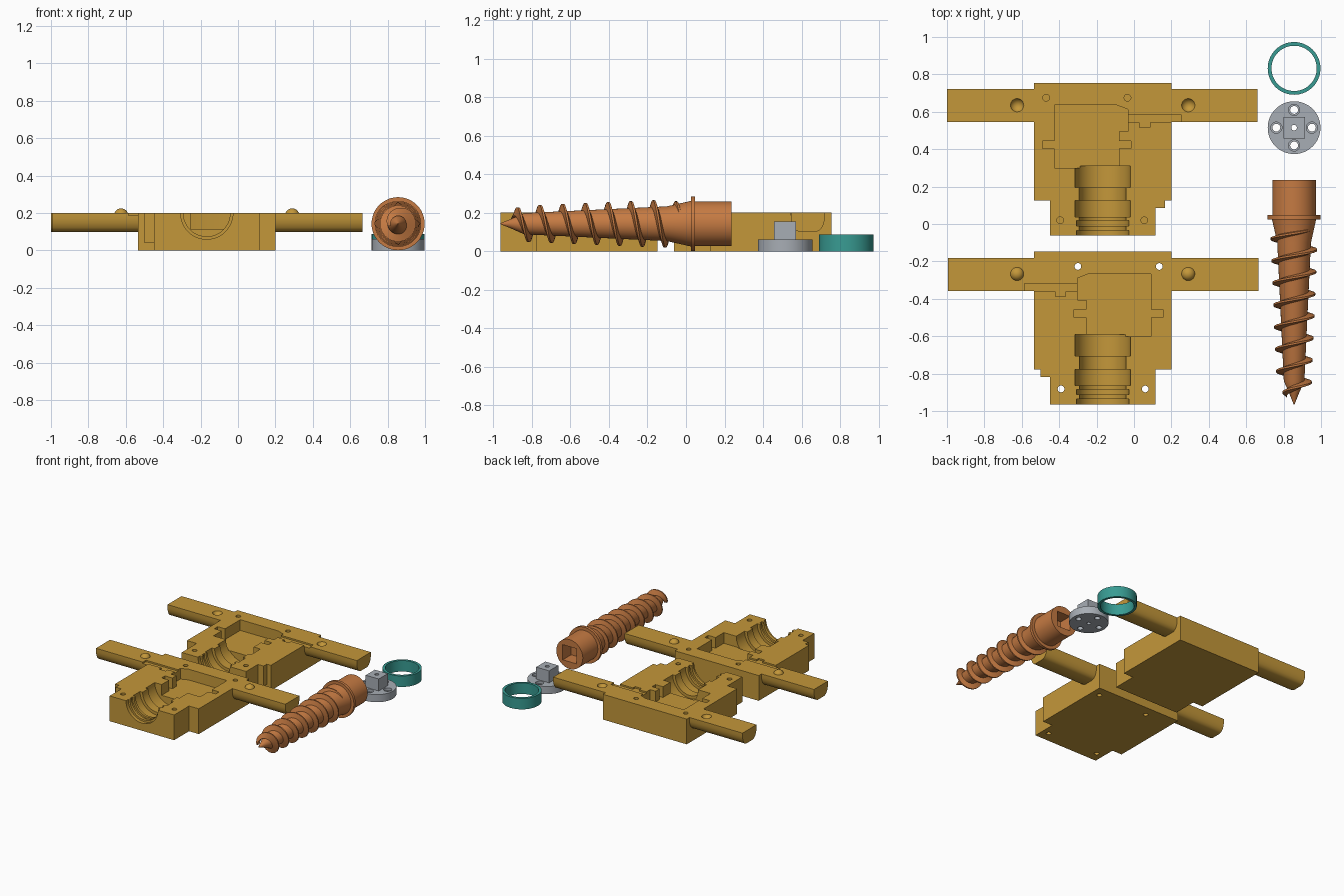
import bpy, bmesh, math
from mathutils import Matrix, Vector

if "Cube" in bpy.data.objects:
    bpy.data.objects.remove(bpy.data.objects["Cube"])


def material(name, rgb):
    m = bpy.data.materials.new(name)
    m.diffuse_color = (*rgb, 1)
    m.use_nodes = True
    m.node_tree.nodes["Principled BSDF"].inputs["Base Color"].default_value = m.diffuse_color
    return m


GOLD = material("gold", (0.55, 0.31, 0.042))
COPPER = material("copper", (0.56, 0.195, 0.055))
GREY = material("grey", (0.39, 0.42, 0.46))
TEAL = material("teal", (0.04, 0.33, 0.29))


def finish(bm, name, mat=GOLD):
    bmesh.ops.recalc_face_normals(bm, faces=bm.faces)
    me = bpy.data.meshes.new(name)
    bm.to_mesh(me)
    bm.free()
    me.materials.append(mat)
    ob = bpy.data.objects.new(name, me)
    bpy.context.collection.objects.link(ob)
    return ob


def smooth(ob, angle=32):
    ob.data.shade_smooth()
    ob.data.set_sharp_from_angle(angle=math.radians(angle))


def prism(pts, lo, hi, axis="z", name="cutter", mat=GOLD):
    """Extrude a 2D outline along z (points x,y) or along x (points y,z)."""
    bm = bmesh.new()
    put = (lambda p, h: (p[0], p[1], h)) if axis == "z" else (lambda p, h: (h, p[0], p[1]))
    a = [bm.verts.new(put(p, lo)) for p in pts]
    b = [bm.verts.new(put(p, hi)) for p in pts]
    bm.faces.new(a)
    bm.faces.new(b[::-1])
    for i in range(len(pts)):
        j = (i + 1) % len(pts)
        bm.faces.new((a[i], a[j], b[j], b[i]))
    return finish(bm, name, mat)


def box(x0, x1, y0, y1, z0, z1):
    return prism([(x0, y0), (x1, y0), (x1, y1), (x0, y1)], z0, z1)


def disc(x, y, r, z0, z1, name="cutter", mat=GOLD, n=24):
    t = [2 * math.pi * i / n for i in range(n)]
    return prism([(x + r * math.cos(a), y + r * math.sin(a)) for a in t], z0, z1, "z", name, mat)


def ball(x, y, z, r):
    bm = bmesh.new()
    bmesh.ops.create_uvsphere(bm, u_segments=24, v_segments=13, radius=r,
                              matrix=Matrix.Translation((x, y, z)))
    return finish(bm, "cutter")


def lathe_y(profile, cx, cz, name="cutter", mat=GOLD, n=48):
    """Turn (y, radius) points around an axis parallel to y."""
    bm = bmesh.new()
    rings = [[bm.verts.new((cx + r * math.cos(2 * math.pi * i / n), y,
                            cz + r * math.sin(2 * math.pi * i / n))) for i in range(n)]
             for y, r in profile]
    for p, q in zip(rings, rings[1:]):
        for i in range(n):
            bm.faces.new((p[i], p[(i + 1) % n], q[(i + 1) % n], q[i]))
    bm.faces.new(rings[0])
    bm.faces.new(rings[-1][::-1])
    return finish(bm, name, mat)


def boolean(ob, other, op="DIFFERENCE"):
    mod = ob.modifiers.new("cut", "BOOLEAN")
    mod.operation, mod.object, mod.solver = op, other, "EXACT"
    bpy.context.view_layer.update()
    me = bpy.data.meshes.new_from_object(ob.evaluated_get(bpy.context.evaluated_depsgraph_get()))
    ob.modifiers.clear()
    ob.data = me
    bpy.data.objects.remove(other)


def mould_half(name, male, hole_bottom):
    # stepped block
    ob = prism([(-.535, .755), (.2, .755), (.2, .125), (.115, .125), (.115, -.062),
                (-.45, -.062), (-.45, .125), (-.535, .125)], 0, .2, name=name)
    boolean(ob, box(.1, .165, .085, .15, .04, .2), "UNION")
    # handle bar with rounded underside
    side = [(.088, .2), (.088, .17), (.083, .145), (.073, .122), (.06, .108), (.042, .1)]
    bar = [(.633 + a, z) for a, z in side] + [(.633 - a, z) for a, z in side[::-1]]
    boolean(ob, prism(bar, -1, .66, "x"), "UNION")
    # motor pocket with mounting-ear slots
    boolean(ob, prism([(-.425, .635), (-.09, .635), (-.032, .612), (-.032, .495), (-.08, .495),
                       (-.08, .445), (-.015, .445), (-.015, .403), (-.08, .403), (-.08, .3),
                       (-.425, .3), (-.425, .403), (-.49, .403), (-.49, .445), (-.425, .445)],
                      .115, .3))
    # cable channel and its small catch
    boolean(ob, box(-.04, .25, .542, .585, .188, .3))
    boolean(ob, box(.03, .085, .515, .55, .188, .3))
    # stepped shaft channel
    steps = [(.31, .195, .148), (.195, .125, .125), (.125, .038, .148), (.038, .018, .125),
             (.018, -.01, .14), (-.01, -.034, .125), (-.034, -.1, .14)]
    boolean(ob, lathe_y([(y, r) for a, b, r in steps for y in (a, b)], -.168, .2))
    # bolt holes
    for x, y in ((-.47, .675), (-.035, .675), (-.395, .02), (.055, .02)):
        boolean(ob, disc(x, y, .018, hole_bottom, .3))
    # locating domes or matching dimples
    for x in (-.625, .29):
        boolean(ob, ball(x, .635, .187, .038) if male else ball(x, .635, .213, .038),
                "UNION" if male else "DIFFERENCE")
    return ob


# mould halves: the front one is the mirror image of the rear one
rear = mould_half("rear_mould_half", False, .05)
front = mould_half("front_mould_half", True, -.1)
front.data.transform(Matrix.Translation((-.335, -.902, 0)) @ Matrix.Scale(-1, 4, (1, 0, 0)))
front.data.flip_normals()
for half in (rear, front):
    smooth(half)

# screw core: head, collar, tapered shank and point, with a square socket
CX, CZ = .856, .143
core = lathe_y([(.235, .116), (.047, .116), (.047, .142), (.025, .142), (.025, .118), (-.1, .09),
                (-.84, .055), (-.91, .024), (-.965, .002)], CX, CZ, "screw_core", COPPER)
boolean(core, box(CX - .06, CX + .06, .13, .3, CZ - .06, CZ + .06))
smooth(core)

# screw thread: tapered section swept along a helix
PITCH, Y0, Y1 = .118, -.02, -.91
bm = bmesh.new()
n = int((Y0 - Y1) / PITCH * 36)
rings = []
for i in range(n + 1):
    y = Y0 + (Y1 - Y0) * i / n
    t = math.pi / 2 - 2 * math.pi * (y + .05) / PITCH
    root = .04 + .045 * (y + .91) / .89
    tip = .092 + .036 * (y + .91) / .89
    fade = min(1, i / 14, (n - i) / 14)
    tip = root + (tip - root) * (.3 + .7 * fade)
    rings.append([bm.verts.new((CX + r * math.cos(t), y + d, CZ + r * math.sin(t)))
                  for r, d in ((root, -.017), (tip, -.005), (tip, .005), (root, .017))])
for p, q in zip(rings, rings[1:]):
    for k in range(4):
        bm.faces.new((p[k], p[(k + 1) % 4], q[(k + 1) % 4], q[k]))
bm.faces.new(rings[0])
bm.faces.new(rings[-1][::-1])
smooth(finish(bm, "screw_thread", COPPER))

# drive coupling: flange, square post and bolt holes
PY = .515
coupling = disc(CX, PY, .141, 0, .06, "drive_coupling", GREY, 64)
post = box(CX - .057, CX + .057, PY - .057, PY + .057, .03, .155)
post.data.materials[0] = GREY
boolean(coupling, post, "UNION")
boolean(coupling, disc(CX, PY, .015, -.1, .3, mat=GREY))
for dx, dy in ((.095, 0), (-.095, 0), (0, .095), (0, -.095)):
    boolean(coupling, disc(CX + dx, PY + dy, .021, -.1, .3, mat=GREY))
    boolean(coupling, disc(CX + dx, PY + dy, .03, .04, .3, mat=GREY))
smooth(coupling)

# spacer ring
ring = disc(CX, .832, .141, 0, .087, "spacer_ring", TEAL, 64)
boolean(ring, disc(CX, .832, .121, -.1, .3, mat=TEAL, n=64))
smooth(ring)
